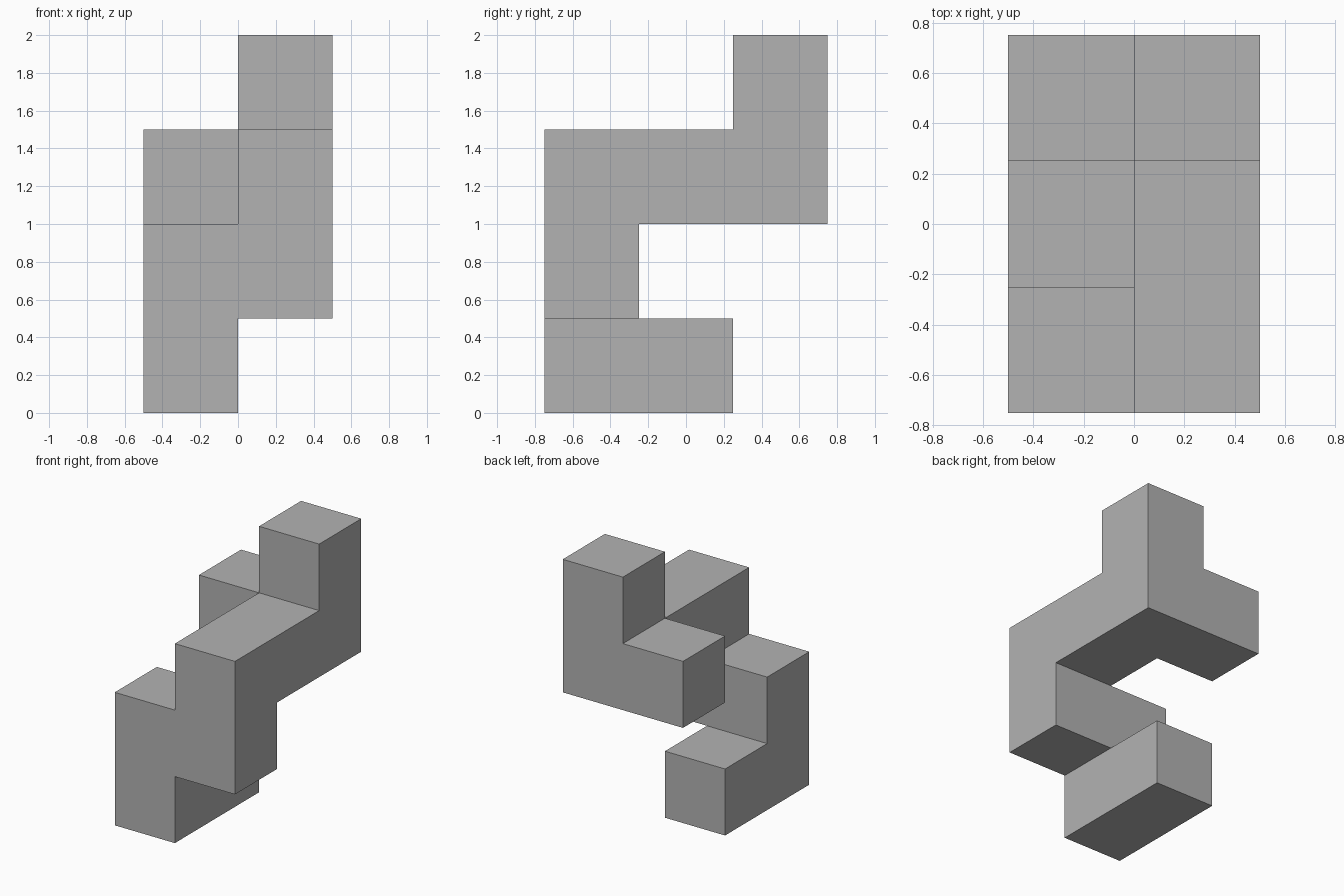
import bpy
import bmesh
import math
from mathutils import Vector

default_cube = bpy.data.objects.get("Cube")
if default_cube:
    bpy.data.objects.remove(default_cube, do_unlink=True)

SIZE = 0.5
ORIGIN = Vector((-0.5, -0.75, 0))

# Path of the block chain, one unit step at a time
STEPS = {"right": (-1, 0, 0), "left": (1, 0, 0), "front": (0, -1, 0),
         "back": (0, 1, 0), "up": (0, 0, 1)}
cell = (0, 1, 0)
cells = [cell]
for step in "front up left up back back".split():
    cell = tuple(c + d for c, d in zip(cell, STEPS[step]))
    cells.append(cell)

# The chain forks at its end: one block on top, one to the side
for step in ("up", "right"):
    cells.append(tuple(c + d for c, d in zip(cell, STEPS[step])))

# Single grey colour
grey = bpy.data.materials.new("plain grey")
grey.use_nodes = True
colour = (0.45, 0.45, 0.45, 1)
grey.diffuse_color = colour
grey.node_tree.nodes["Principled BSDF"].inputs["Base Color"].default_value = colour


def add_side(bm, centre, normal):
    """Add one outward-facing square side of a block."""
    axis = max(range(3), key=lambda i: abs(normal[i]))
    u = Vector([float(i == (axis + 1) % 3) for i in range(3)])
    v = normal.cross(u)
    middle = centre + normal * SIZE / 2
    corners = ((-1, -1), (1, -1), (1, 1), (-1, 1))
    bm.faces.new([bm.verts.new(middle + (u * a + v * b) * SIZE / 2)
                  for a, b in corners])


# Outer skin only: skip the sides shared by two blocks
bm = bmesh.new()
for cell in cells:
    centre = ORIGIN + (Vector(cell) + Vector((0.5, 0.5, 0.5))) * SIZE
    for axis in range(3):
        for sign in (-1, 1):
            normal = Vector([sign if i == axis else 0 for i in range(3)])
            if tuple(int(c + n) for c, n in zip(cell, normal)) not in cells:
                add_side(bm, centre, normal)

# Weld the squares and merge the coplanar ones into clean flat faces
bmesh.ops.remove_doubles(bm, verts=bm.verts[:], dist=0.001)
bmesh.ops.dissolve_limit(bm, angle_limit=math.radians(1),
                         verts=bm.verts[:], edges=bm.edges[:])

mesh = bpy.data.meshes.new("block_chain")
bm.to_mesh(mesh)
bm.free()
mesh.materials.append(grey)
bpy.context.collection.objects.link(bpy.data.objects.new("block_chain", mesh))
